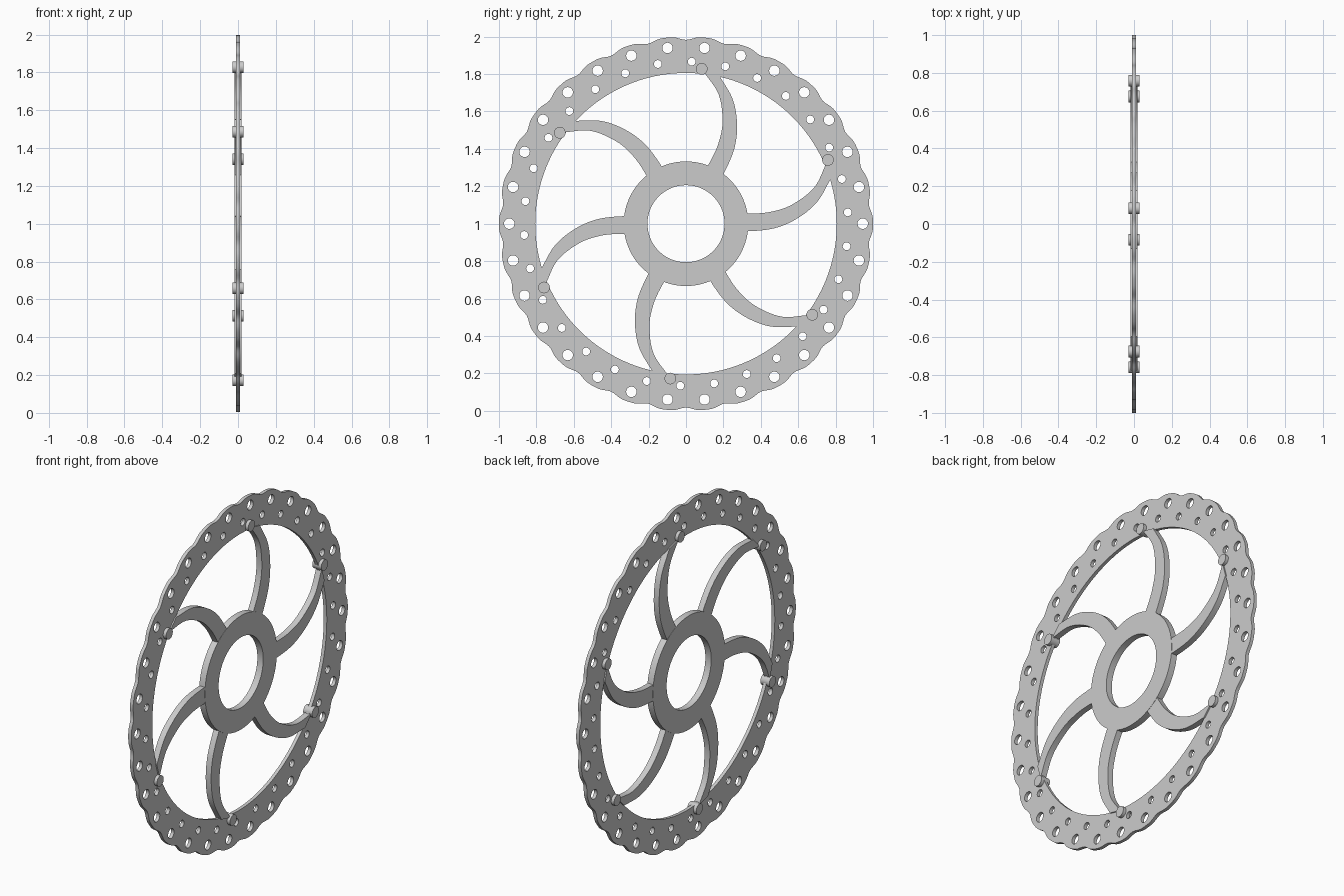
import bpy, bmesh, math
from mathutils import Vector

if "Cube" in bpy.data.objects:
    bpy.data.objects.remove(bpy.data.objects["Cube"])

def polar(r, deg):
    a = math.radians(deg)
    return (r * math.cos(a), r * math.sin(a))

def circle(r, n, c=(0, 0)):
    return [(c[0] + r * math.cos(2 * math.pi * i / n),
             c[1] + r * math.sin(2 * math.pi * i / n)) for i in range(n)]

def plate(name, loops, half):
    """Flat plate in the YZ plane; inner loops become holes."""
    cu = bpy.data.curves.new(name, 'CURVE')
    cu.dimensions = '2D'
    cu.fill_mode = 'BOTH'
    cu.extrude = half
    for pts in loops:
        s = cu.splines.new('POLY')
        s.points.add(len(pts) - 1)
        for p, q in zip(s.points, pts):
            p.co = (q[0], q[1], 0, 1)
        s.use_cyclic_u = True
    ob = bpy.data.objects.new(name, cu)
    bpy.context.collection.objects.link(ob)
    ob.rotation_euler = (math.pi / 2, 0, math.pi / 2)
    ob.location.z = 1
    bpy.ops.object.select_all(action='DESELECT')
    ob.select_set(True)
    bpy.context.view_layer.objects.active = ob
    bpy.ops.object.convert(target='MESH')
    ob = bpy.context.object
    ob.name = name
    bm = bmesh.new()
    bm.from_mesh(ob.data)
    bmesh.ops.remove_doubles(bm, verts=bm.verts, dist=1e-5)
    bmesh.ops.recalc_face_normals(bm, faces=bm.faces)
    bm.to_mesh(ob.data)
    bm.free()
    bpy.ops.object.shade_smooth_by_angle(angle=math.radians(30))
    return ob

def smooth_path(pts, steps=8):
    """Catmull-Rom through the points."""
    p = [Vector(q) for q in pts]
    p = [2 * p[0] - p[1]] + p + [2 * p[-1] - p[-2]]
    out = []
    for i in range(1, len(p) - 2):
        a, b, c, d = p[i - 1:i + 3]
        for k in range(steps):
            t = k / steps
            out.append(0.5 * (2 * b + (c - a) * t + (2 * a - 5 * b + 4 * c - d) * t * t
                              + (3 * b - a - 3 * c + d) * t ** 3))
    return out + [p[-2]]

# Braking ring: wavy rim, two rows of drilled holes
rim = []
for i in range(360):
    dip = (0.5 - 0.5 * math.cos(math.radians(30 * i))) ** 2
    rim.append(polar(1.0 - 0.017 * dip, i))
loops = [rim, circle(0.806, 180)]
for k in range(30):
    loops.append(circle(0.028, 20, polar(0.945, 12 * k)))
    loops.append(circle(0.021, 16, polar(0.867, 12 * k + 4)))
plate("brake_ring", loops, 0.010)

# Hub ring
plate("hub_ring", [circle(0.333, 96), circle(0.206, 96)], 0.019)

# Curved spokes
left = [(0.10, 0.29), (0.125, 0.325), (0.17, 0.42), (0.195, 0.54), (0.175, 0.69), (0.095, 0.812)]
right = [(0.18, 0.25), (0.205, 0.275), (0.258, 0.40), (0.273, 0.53), (0.25, 0.665), (0.178, 0.792)]
outline = smooth_path(left) + smooth_path(right)[::-1]
for k in range(6):
    a = math.radians(60 * k)
    c, s = math.cos(a), math.sin(a)
    plate(f"spoke_{k + 1}", [[(p.x * c - p.y * s, p.x * s + p.y * c) for p in outline]], 0.0175)

# Rivets joining spokes to ring
for k in range(6):
    y, z = polar(0.832, 24.2 + 60 * k)
    bpy.ops.mesh.primitive_cylinder_add(vertices=32, radius=0.031, depth=0.058,
                                        location=(0, y, 1 + z), rotation=(0, math.pi / 2, 0))
    bpy.context.object.name = f"rivet_{k + 1}"
    bpy.ops.object.shade_smooth_by_angle(angle=math.radians(30))
